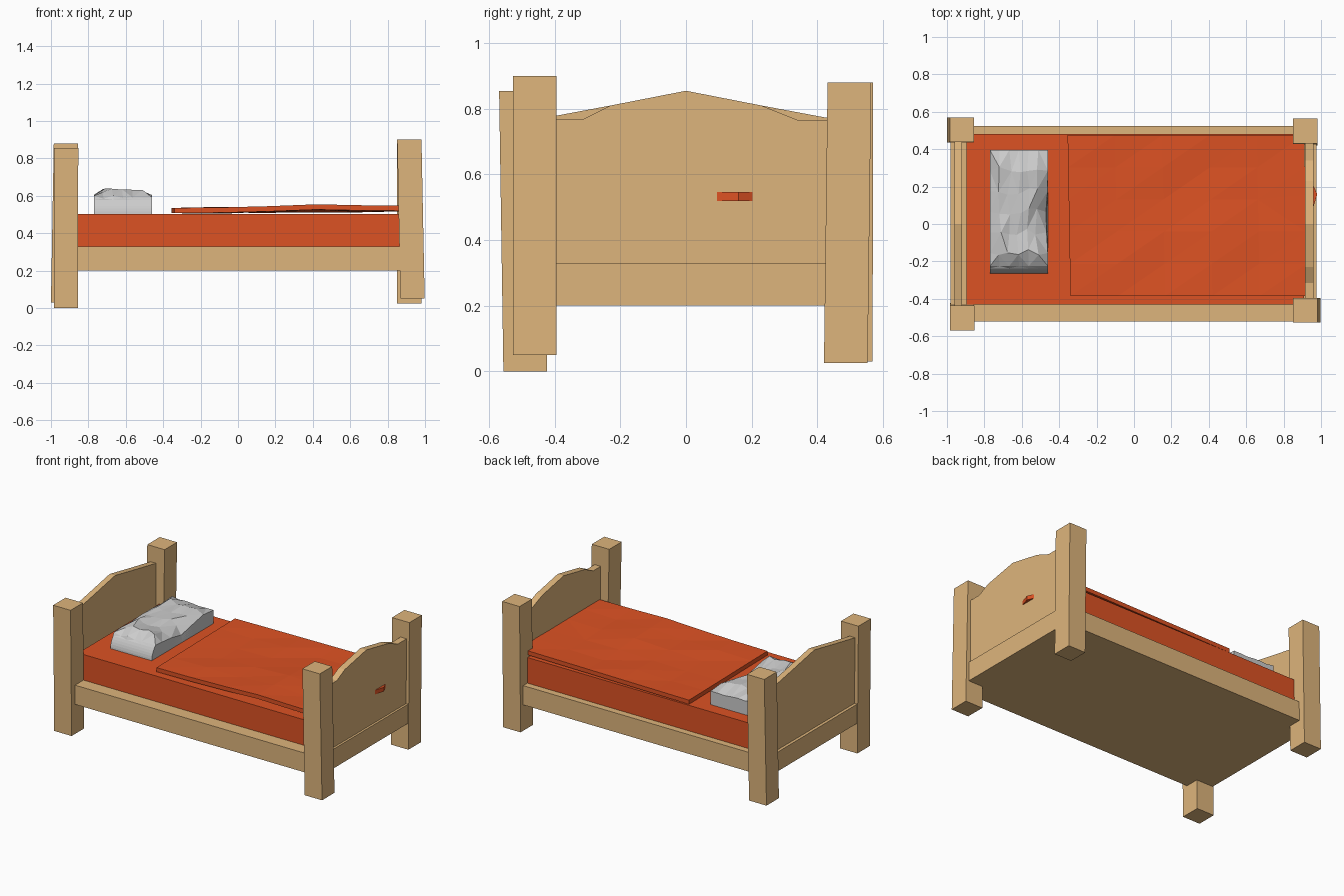
import bpy, bmesh, math, random

if "Cube" in bpy.data.objects:
    bpy.data.objects.remove(bpy.data.objects["Cube"])

random.seed(4)


def material(name, rgb):
    m = bpy.data.materials.new(name)
    m.diffuse_color = (*rgb, 1)
    m.use_nodes = True
    m.node_tree.nodes["Principled BSDF"].inputs["Base Color"].default_value = m.diffuse_color
    return m


WOOD = material("wood", (0.73, 0.46, 0.2))
RED = material("red_cloth", (0.72, 0.084, 0.017))


def finish(name, bm, mat=None):
    bmesh.ops.recalc_face_normals(bm, faces=bm.faces)
    me = bpy.data.meshes.new(name)
    bm.to_mesh(me)
    bm.free()
    ob = bpy.data.objects.new(name, me)
    bpy.context.collection.objects.link(ob)
    if mat:
        me.materials.append(mat)
    return ob


def shaped_box(name, place, mat=None, cuts=0):
    """Unit cube, optionally subdivided, with every point remapped by place(u, v, w)."""
    bm = bmesh.new()
    bmesh.ops.create_cube(bm, size=1)
    if cuts:
        bmesh.ops.subdivide_edges(bm, edges=bm.edges[:], cuts=cuts, use_grid_fill=True)
    for vert in bm.verts:
        vert.co = place(*(c + 0.5 for c in vert.co))
    if cuts:
        bmesh.ops.triangulate(bm, faces=bm.faces[:])
    return finish(name, bm, mat)


def box(name, x0, x1, y0, y1, z0, z1, mat):
    return shaped_box(name, lambda u, v, w: (x0 + (x1 - x0) * u, y0 + (y1 - y0) * v,
                                             z0 + (z1 - z0) * w), mat)


# Crooked corner posts: bottom centre and top centre
def post(name, low, high):
    def place(u, v, w):
        x, y, z = (a + (b - a) * w for a, b in zip(low, high))
        return x + (u - 0.5) * 0.13, y + (v - 0.5) * 0.133, z
    shaped_box(name, place, WOOD)


post("front_left_post", (-0.92, -0.49, 0), (-0.919, -0.503, 0.855))
post("back_left_post", (-0.935, 0.502, 0.03), (-0.92, 0.504, 0.88))
post("front_right_post", (0.933, -0.461, 0.05), (0.916, -0.461, 0.90))
post("back_right_post", (0.915, 0.487, 0.025), (0.915, 0.498, 0.88))

# Bed base and mattress
box("bed_base", -0.98, 0.975, -0.52, 0.525, 0.2, 0.33, WOOD)
box("mattress", -0.895, 0.91, -0.43, 0.48, 0.33, 0.503, RED)


# End boards with an arched top
def board(name, x0, x1, arch):
    bm = bmesh.new()
    pts = [(arch[0][0], 0.32)] + arch + [(arch[-1][0], 0.32)]
    face = bm.faces.new([bm.verts.new((x0, y, z)) for y, z in pts])
    ext = bmesh.ops.extrude_face_region(bm, geom=[face], use_keep_orig=True)
    for g in ext["geom"]:
        if isinstance(g, bmesh.types.BMVert):
            g.co.x = x1
    finish(name, bm, WOOD)


board("headboard", -0.96, -0.92, [(-0.46, 0.767), (-0.23, 0.81), (0, 0.855),
                                  (0.23, 0.81), (0.46, 0.767)])
board("footboard", 0.915, 0.96, [(-0.42, 0.768), (-0.315, 0.768), (-0.23, 0.81), (0, 0.855),
                                 (0.23, 0.81), (0.34, 0.766), (0.45, 0.766)])


# Thin uneven blanket, one corner poking through the footboard
def blanket_point(u, v, w):
    x = -0.355 + 0.015 * (1 - v) + u * 1.265
    y = -0.385 + 0.86 * v
    top = 0.535 + 0.012 * u
    top += 0.012 * math.exp(-((u - 0.6) / 0.2) ** 2 - (v / 0.5) ** 2)
    if 0 < u < 1 and 0 < v < 1:
        top += random.uniform(-0.008, 0.004)
    if u > 0.99 and 0.55 < v < 0.65:
        x, y = 0.98, 0.16
    return x, y, top - 0.028 * (1 - w)


shaped_box("blanket", blanket_point, RED, 4)


# Lumpy pillow with a dent on the side facing the foot end
def pillow_point(u, v, w):
    edge = min(u, 1 - u, v, 1 - v)
    height = 0.1 + min(edge, 0.17) * 0.2 - 0.02 * max(0, 0.35 - v)
    dent = math.exp(-((u - 1) / 0.35) ** 2 - ((v - 0.45) / 0.17) ** 2)
    height -= 0.045 * dent
    if w > 0.99:
        height += random.uniform(-0.012, 0.008)
    inset = 0.012 * w * dent
    x = -0.77 + 0.31 * u - inset
    y = -0.265 + 0.66 * v + (0.04 * w * w if v < 0.01 else 0)
    if w > 0.5 and edge > 0.01:
        x += random.uniform(-0.012, 0.012)
        y += random.uniform(-0.02, 0.02)
    return x, y, 0.5 + height * w


shaped_box("pillow", pillow_point, None, 5)
